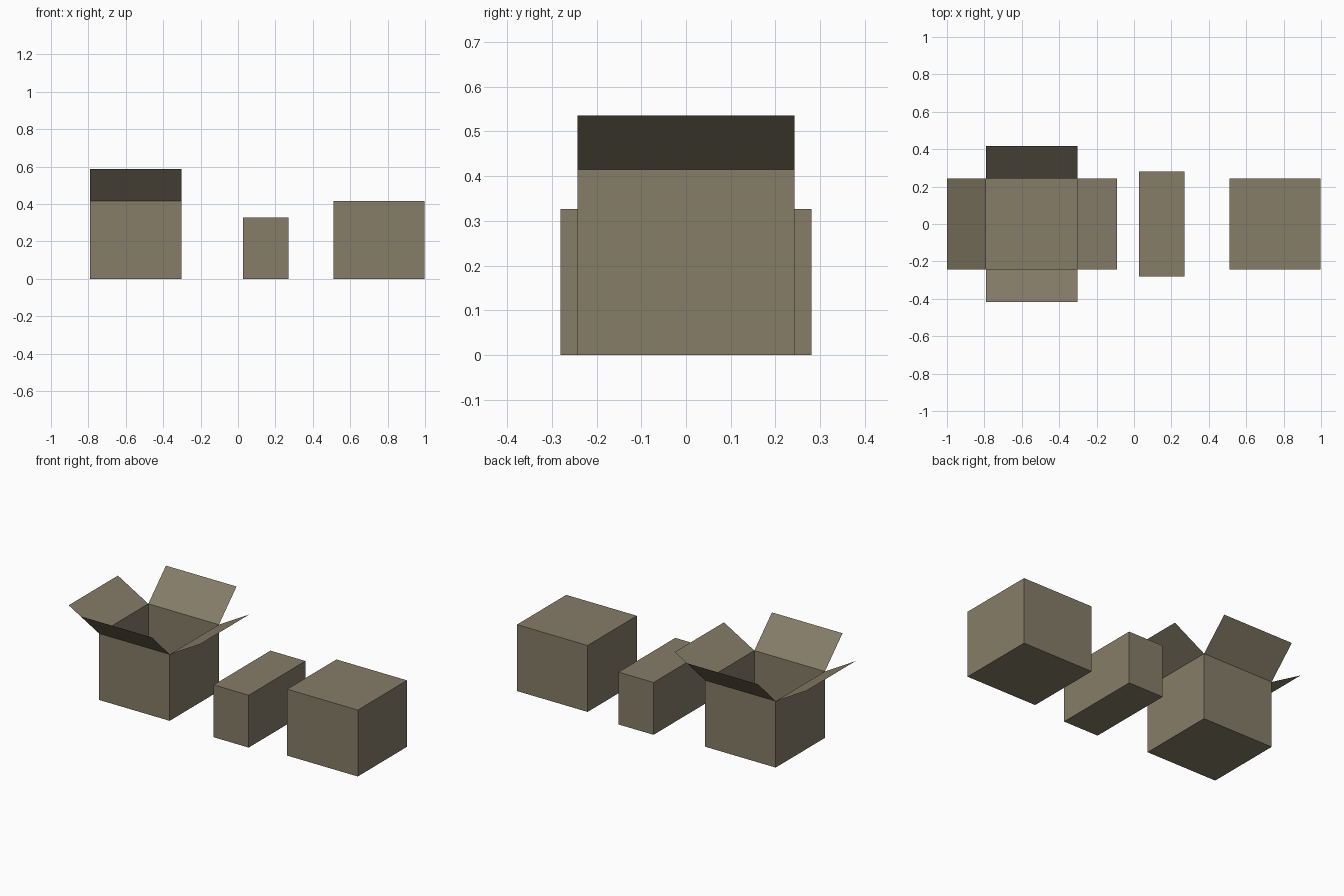
import bpy, bmesh
from mathutils import Vector

if "Cube" in bpy.data.objects:
    bpy.data.objects.remove(bpy.data.objects["Cube"])

card = bpy.data.materials.new("cardboard")
card.diffuse_color = (0.24, 0.205, 0.14, 1)
card.use_nodes = True
card.node_tree.nodes["Principled BSDF"].inputs["Base Color"].default_value = card.diffuse_color


def finish(bm, name):
    mesh = bpy.data.meshes.new(name)
    bm.to_mesh(mesh)
    bm.free()
    mesh.materials.append(card)
    ob = bpy.data.objects.new(name, mesh)
    bpy.context.collection.objects.link(ob)
    return ob


def box_mesh(x, w, d, h):
    """Cuboid standing on the ground, centred at x."""
    bm = bmesh.new()
    bmesh.ops.create_cube(bm, size=1)
    bmesh.ops.scale(bm, vec=(w, d, h), verts=bm.verts)
    bmesh.ops.translate(bm, vec=(x, 0, h / 2), verts=bm.verts)
    return bm


# Closed boxes
finish(box_mesh(0.149, 0.242, 0.56, 0.327), "narrow_closed_box")
finish(box_mesh(0.754, 0.488, 0.486, 0.415), "wide_closed_box")

# Open box: thin card sheet without a lid
bm = box_mesh(-0.546, 0.488, 0.486, 0.415)
lid = [f for f in bm.faces if f.normal.z > 0.9]
bmesh.ops.delete(bm, geom=lid, context='FACES_ONLY')

# Four flaps folded outwards from the rim
for side in [Vector((s, 0, 0)) for s in (-1, 1)] + [Vector((0, s, 0)) for s in (-1, 1)]:
    push = side * 0.21 + Vector((0, 0, 0.12)) if side.x else side * 0.174 + Vector((0, 0, 0.172))
    centre = Vector((-0.546, 0, 0.415))
    rim = [e for e in bm.edges
           if all(v.co.z > 0.41 and (v.co - centre).dot(side) > 0.24 for v in e.verts)
           and all(abs(v.co.z - 0.415) < 0.001 for v in e.verts)]
    new = bmesh.ops.extrude_edge_only(bm, edges=rim)["geom"]
    bmesh.ops.translate(bm, vec=push, verts=[g for g in new if isinstance(g, bmesh.types.BMVert)])
finish(bm, "open_box_with_flaps")
